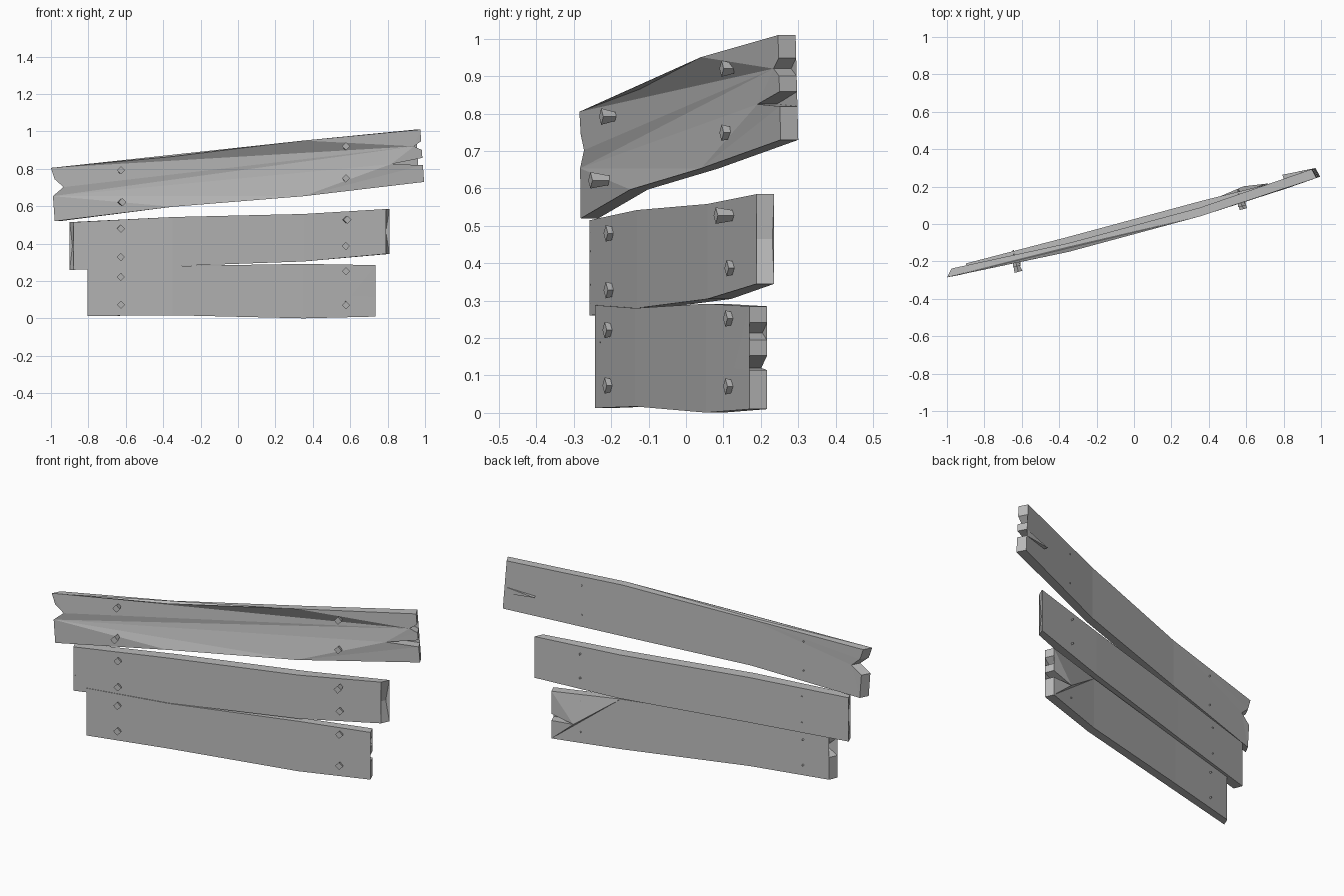
import bpy
import bmesh
from mathutils import Matrix, Vector

default_cube = bpy.data.objects.get("Cube")
if default_cube:
    bpy.data.objects.remove(default_cube, do_unlink=True)

# Single weathered grey used everywhere
GREY = (0.5, 0.5, 0.5, 1)
material = bpy.data.materials.new("weathered_grey")
material.use_nodes = True
material.diffuse_color = GREY
material.node_tree.nodes["Principled BSDF"].inputs["Base Color"].default_value = GREY

UP = Vector((0, 0, 1))
NAIL_AXIS = Vector((-0.26, 0.96, 0)).normalized()
BEND_X = 0.35


def finish(bm, name):
    """Turn a bmesh into a named grey object."""
    bmesh.ops.recalc_face_normals(bm, faces=bm.faces)
    mesh = bpy.data.meshes.new(name)
    bm.to_mesh(mesh)
    bm.free()
    mesh.materials.append(material)
    bpy.context.collection.objects.link(bpy.data.objects.new(name, mesh))


def split_left():
    """Shallow notch as (height fraction, depth) pairs from the bottom up."""
    return [(0.47, 0), (0.64, 0.06), (0.79, 0.015)]


def split_right(rise, deep):
    """One deep crack and one small chip, leaving three splinters."""
    crack, chip = 0.34 + rise, 0.68 + rise
    return [(crack - 0.02, 0), (crack, deep), (crack + 0.12, 0),
            (chip - 0.07, 0), (chip, 0.04), (chip + 0.1, 0)]


class Plank:
    """Bent board: sloping edges, ragged ends and nails, all derived from rules."""

    def __init__(self, name, span, low, high, sag, low_kink, high_kink,
                 left_end, right_end, inset, slant=0, bulge=0):
        self.name, self.span, self.low, self.high = name, span, low, high
        self.sag, self.inset, self.slant, self.bulge = sag, inset, slant, bulge
        self.low_kink, self.high_kink = low_kink, high_kink
        self.left_end, self.right_end = left_end, right_end

    def height(self, x, fraction):
        """Height at x, where fraction runs from the lower to the upper edge."""
        along = (x - self.span[0]) / (self.span[1] - self.span[0])
        bottom = self.low[0] + along * (self.low[1] - self.low[0])
        top = self.high[0] + along * (self.high[1] - self.high[0])
        return bottom + fraction * (top - bottom)

    def front(self, x):
        return 0.27 * x - self.sag + (self.sag - 0.015) * x * x

    def thickness(self, x):
        reach = x / self.span[1]
        return 0.047 + self.bulge * max(0, 1 - reach * reach)

    def end_points(self, side):
        """Outline of one end, upwards, as (x, z, back shift, extra thickness)."""
        notches = self.right_end if side > 0 else self.left_end
        edge = self.span[1] if side > 0 else self.span[0]
        points = []
        for fraction, depth in [(0, 0), *notches, (1, 0)]:
            x = edge - side * depth + self.slant * (1 - fraction)
            extra = 0.025 if depth > 0.1 else 0
            points.append((x, self.height(edge, fraction), -side * self.inset, extra))
        return points

    def edge_points(self, fraction, kinks):
        """The two bends along the lower or upper edge."""
        return [(x, self.height(x, fraction) + kink, 0, 0)
                for x, kink in zip((-BEND_X, BEND_X), kinks)]

    def build(self):
        outline = self.edge_points(0, self.low_kink) + self.end_points(1)
        outline += reversed(self.edge_points(1, self.high_kink))
        outline += reversed(self.end_points(-1))
        bm = bmesh.new()
        front, back = [], []
        for x, z, shift, extra in outline:
            y = self.front(x)
            front.append(bm.verts.new((x, y, z)))
            back.append(bm.verts.new((x + shift, y + self.thickness(x) + extra, z)))
        caps = [bm.faces.new(front), bm.faces.new(back[::-1])]
        for i in range(len(outline)):
            bm.faces.new((front[i], front[i - 1], back[i - 1], back[i]))
        bmesh.ops.triangulate(bm, faces=caps, ngon_method='BEAUTY')
        finish(bm, self.name)

    def nail(self, label, x, fraction, proud):
        """Four-sided tapered nail whose tip just pierces the back."""
        length = proud + self.thickness(x) + 0.008
        surface = Vector((x, self.front(x), self.height(x, fraction)))
        turn = Matrix((UP.cross(NAIL_AXIS), UP, -NAIL_AXIS)).transposed().to_4x4()
        place = Matrix.Translation(surface + NAIL_AXIS * (length / 2 - proud))
        bm = bmesh.new()
        bmesh.ops.create_cone(bm, cap_ends=True, segments=4, radius1=0.004,
                              radius2=0.022, depth=length, matrix=place @ turn)
        finish(bm, f"{self.name}_{label}_nail")


# Each board with the label of its loose nail and its upper nail heights
top = Plank("top_plank", span=(-1, 0.975), low=(0.52, 0.73), high=(0.805, 1.01),
            sag=0.06, low_kink=(0.008, -0.01), high_kink=(-0.007, 0.006),
            left_end=split_left(), right_end=split_right(0, 0.17),
            inset=0.025, slant=0.02)
middle = Plank("middle_plank", span=(-0.88, 0.79), low=(0.26, 0.345),
               high=(0.515, 0.585), sag=0.04, low_kink=(-0.007, -0.018),
               high_kink=(0.005, -0.008), left_end=[(0.5, 0.015)],
               right_end=[(0.5, 0.02)], inset=-0.02, bulge=0.02)
bottom = Plank("bottom_plank", span=(-0.805, 0.735), low=(0.013, 0.01),
               high=(0.288, 0.285), sag=0.045, low_kink=(0.005, -0.01),
               high_kink=(-0.007, 0.006), left_end=split_left(),
               right_end=split_right(0.06, 0.13), inset=0.02)

for plank, loose, upper in ((top, "right_lower", (0.82, 0.83)),
                            (middle, "left_upper", (0.82, 0.8)),
                            (bottom, None, (0.76, 0.88))):
    plank.build()
    for side, x, high in zip(("right", "left"), (-0.63, 0.573), upper):
        for level, fraction in (("lower", 0.22), ("upper", high)):
            label = f"{side}_{level}"
            plank.nail(label, x, fraction, 0.045 if label == loose else 0.015)
